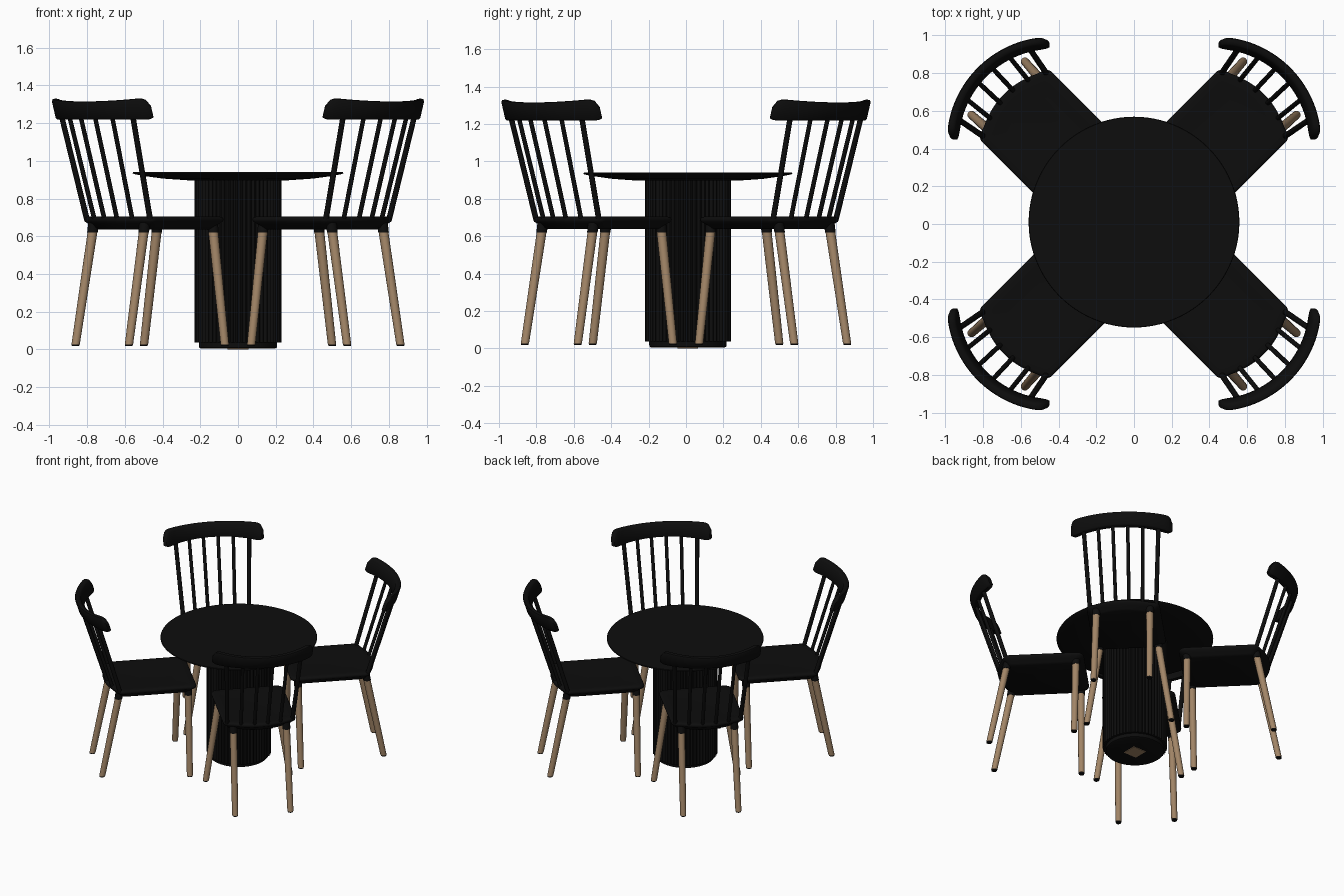
import bpy, bmesh, math
from mathutils import Vector, Matrix

if "Cube" in bpy.data.objects:
    bpy.data.objects.remove(bpy.data.objects["Cube"])


def material(name, rgb):
    m = bpy.data.materials.new(name)
    m.diffuse_color = (*rgb, 1.0)
    m.use_nodes = True
    m.node_tree.nodes["Principled BSDF"].inputs["Base Color"].default_value = m.diffuse_color
    return m


BLACK = material("matte black", (0.004, 0.004, 0.004))
WOOD = material("light wood", (0.36, 0.235, 0.135))


def finish(name, bm, mat, angle=35):
    bmesh.ops.recalc_face_normals(bm, faces=bm.faces)
    me = bpy.data.meshes.new(name)
    bm.to_mesh(me)
    bm.free()
    me.materials.append(mat)
    ob = bpy.data.objects.new(name, me)
    bpy.context.collection.objects.link(ob)
    bpy.ops.object.select_all(action='DESELECT')
    ob.select_set(True)
    bpy.context.view_layer.objects.active = ob
    bpy.ops.object.shade_smooth_by_angle(angle=math.radians(angle))
    return ob


def loft(bm, rings, closed=True):
    """Skin a list of equal-length point rings and cap both ends."""
    vs = [[bm.verts.new(p) for p in ring] for ring in rings]
    n = len(vs[0])
    for a, b in zip(vs, vs[1:]):
        for i in range(n):
            j = (i + 1) % n
            bm.faces.new((a[i], a[j], b[j], b[i]))
    bm.faces.new(vs[0][::-1])
    bm.faces.new(vs[-1])


def circle(radius, z, n=96, cx=0.0, cy=0.01):
    return [(cx + radius * math.cos(2 * math.pi * i / n),
             cy + radius * math.sin(2 * math.pi * i / n), z) for i in range(n)]


def rod(bm, p0, p1, r0, r1, n=16):
    """Tapered rod from p0 to p1 with ends cut level."""
    rings = []
    for p, r in ((p0, r0), (p1, r1)):
        rings.append(circle(r, p[2], n, p[0], p[1]))
    loft(bm, rings)


# ---------- table ----------
bm = bmesh.new()
loft(bm, [circle(r, z) for r, z in ((0.27, 0.897), (0.40, 0.906), (0.50, 0.920),
                                    (0.553, 0.930), (0.559, 0.934), (0.556, 0.940))])
finish("table_top", bm, BLACK)

# fluted column
FLUTES, SEG = 56, 6


def fluted(z):
    n = FLUTES * SEG
    pts = []
    for i in range(n):
        r = 0.218 + 0.012 * abs(math.sin(math.pi * i / SEG))
        a = 2 * math.pi * i / n
        pts.append((r * math.cos(a), 0.01 + r * math.sin(a), z))
    return pts


bm = bmesh.new()
loft(bm, [fluted(0.037), fluted(0.90)])
finish("table_column", bm, BLACK)

bm = bmesh.new()
loft(bm, [circle(r, z) for r, z in ((0.195, 0.004), (0.206, 0.010), (0.208, 0.04))])
finish("table_base", bm, BLACK)

# small wooden square under the base
bm = bmesh.new()
bmesh.ops.create_cube(bm, size=1, matrix=Matrix.Translation((0, 0.01, 0.003))
                      @ Matrix.Diagonal((0.11, 0.11, 0.006, 1)))
finish("base_plate", bm, WOOD)

# ---------- one chair, +x pointing away from the table ----------
parts = []


def seat_outline():
    half = []  # front middle to rear middle on the +y side
    for k in range(7):
        a = math.radians(180 - 15 * k)
        half.append((0.39 + 0.05 * math.cos(a), 0.212 + 0.05 * math.sin(a)))
    for k in range(6):
        a = math.radians(90 - 12 * k)
        half.append((0.875 + 0.045 * math.cos(a), 0.217 + 0.045 * math.sin(a)))
    for k in range(8):
        t = 0.2 - 0.027 * k
        half.append((0.975 - 0.055 * (t / 0.215) ** 2, t))
    return half + [(x, -y) for x, y in reversed(half)]


def seat_ring(inset, z):
    kx, ky = 1 - inset / 0.315, 1 - inset / 0.26
    return [(0.655 + (x - 0.655) * kx, y * ky, z) for x, y in seat_outline()]


bm = bmesh.new()
loft(bm, [seat_ring(d, z) for d, z in ((0.05, 0.637), (0.035, 0.645), (0.018, 0.667),
                                       (0.003, 0.678), (0.0, 0.690), (0.004, 0.699),
                                       (0.015, 0.704), (0.06, 0.698), (0.12, 0.694))])
parts.append(finish("seat", bm, BLACK, 50))

# legs: (top x, top y, bottom x, bottom y); front pair splays sideways, rear pair backwards
LEGS = {"front_legs": (0.398, 0.213, 0.402, 0.303), "rear_legs": (0.90, 0.192, 1.018, 0.20)}
for name, (tx, ty, bx, by) in LEGS.items():
    legs, black = bmesh.new(), bmesh.new()
    for s in (1, -1):
        top, bot = Vector((tx, s * ty, 0.62)), Vector((bx, s * by, 0.026))
        rod(legs, bot, top, 0.022, 0.026)
        up = (top - bot) / (top.z - bot.z)
        rod(black, top, top + up * 0.06, 0.028, 0.030)   # socket
        rod(black, bot - up * 0.008, bot, 0.019, 0.021)  # glide
    parts.append(finish(name, legs, WOOD))
    parts.append(finish(name.replace("legs", "sockets"), black, BLACK))

# back spindles
LEAN, R = 0.32, 0.52


def rail_center(z):
    return 0.64 + LEAN * (z - 1.33)


bm = bmesh.new()
COUNT = 6
for i in range(COUNT):
    u = 2 * i / (COUNT - 1) - 1
    yb, yt = 0.237 * u, 0.268 * u
    zt = 1.25
    bottom = (0.955 - 0.06 * u * u, yb, 0.685)
    top = (rail_center(zt) + math.sqrt(R * R - yt * yt), yt, zt)
    r = 0.016 if abs(u) == 1 else 0.013
    rod(bm, bottom, top, r, r * 0.95, 12)
parts.append(finish("back_spindles", bm, BLACK))

# curved top rail with rounded ends
bm = bmesh.new()
rings = []
STEPS, END = 40, math.radians(43)
SECTION = ((-1, 0.08), (-0.7, 0), (0.7, 0), (1, 0.08),
           (1, 0.88), (0.7, 0.97), (0, 1), (-0.7, 0.97), (-1, 0.88))
for i in range(STEPS + 1):
    u = 2 * i / STEPS - 1
    e = max(0.0, (abs(u) - 0.85) / 0.15)
    rnd = 1 - math.sqrt(max(0.0, 1 - e * e))
    low = 1.218 + 0.012 * rnd
    high = 1.315 + 0.022 * u * u - 0.045 * rnd
    a = u * END
    ring = []
    for d, h in SECTION:
        z = low + (high - low) * h
        rad = R + 0.021 * d * (1 - 0.35 * rnd)
        ring.append((rail_center(z) + rad * math.cos(a), rad * math.sin(a), z))
    rings.append(ring)
loft(bm, rings)
parts.append(finish("top_rail", bm, BLACK, 45))

# ---------- four chairs on the diagonals ----------
for k in range(4):
    for ob in parts:
        c = ob if k == 0 else ob.copy()
        if k:
            bpy.context.collection.objects.link(c)
            c.name = f"{ob.name}_{k + 1}"
        c.rotation_euler = (0, 0, math.radians(45 + 90 * k))
